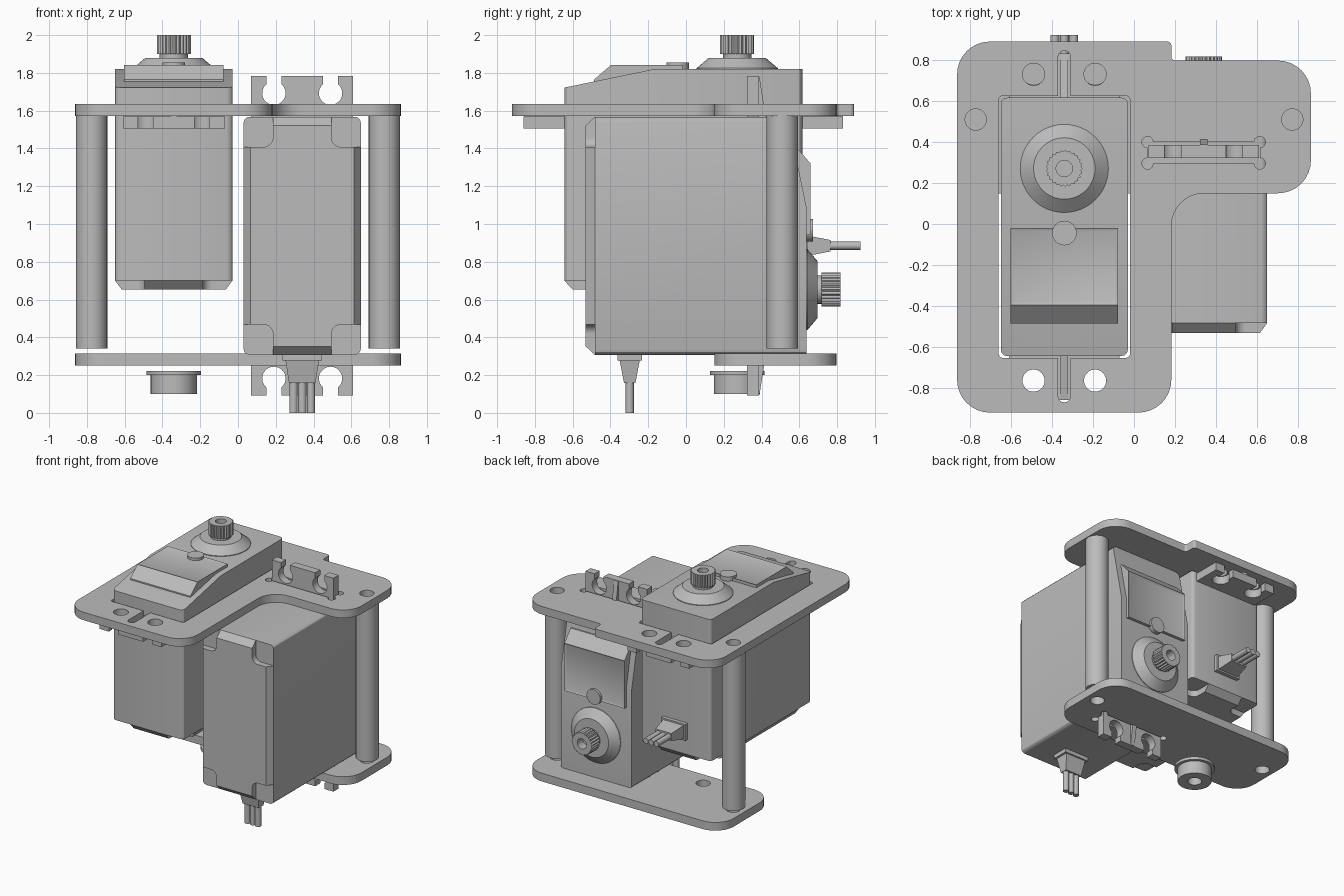
import bpy, bmesh, math
from mathutils import Matrix, Vector

if "Cube" in bpy.data.objects:
    bpy.data.objects.remove(bpy.data.objects["Cube"])

grey = bpy.data.materials.new("plain_grey")
grey.use_nodes = True
GREY = (0.5, 0.5, 0.5, 1)
grey.diffuse_color = GREY
grey.node_tree.nodes["Principled BSDF"].inputs["Base Color"].default_value = GREY
parts = []
I = Matrix.Identity(4)


def finish(name, bm, matrix=I):
    bmesh.ops.recalc_face_normals(bm, faces=bm.faces)
    me = bpy.data.meshes.new(name)
    bm.to_mesh(me)
    bm.free()
    me.materials.append(grey)
    ob = bpy.data.objects.new(name, me)
    bpy.context.collection.objects.link(ob)
    ob.matrix_world = matrix
    parts.append(ob)
    return ob


# outlines
def circle(x, y, r, n=32):
    return [(x + r * math.cos(2 * math.pi * i / n), y + r * math.sin(2 * math.pi * i / n)) for i in range(n)]


def rounded(corners, n=8):
    """Round right-angled corners (x, y, r); a negative r makes a relief ear."""
    out = []
    for i, (x, y, r) in enumerate(corners):
        p = Vector((x, y))
        d1 = (Vector(corners[i - 1][:2]) - p).normalized()
        d2 = (Vector(corners[(i + 1) % len(corners)][:2]) - p).normalized()
        if r == 0:
            out.append(tuple(p))
            continue
        for k in range(n + 1):
            if r > 0:
                t = math.pi / 2 * k / n
                q = p + r * (d1 + d2 - d2 * math.cos(t) - d1 * math.sin(t))
            else:
                t = 1.5 * math.pi * k / n
                q = p - r * (d1 * math.cos(t) - d2 * math.sin(t))
            out.append(tuple(q))
    return out


def rect(x0, x1, y0, y1, r):
    return rounded([(x0, y0, r), (x1, y0, r), (x1, y1, r), (x0, y1, r)])


# solids
def prism(loops, z0, z1):
    """Extrude an outline with optional hole outlines."""
    bm = bmesh.new()
    for pts in loops:
        vs = [bm.verts.new((x, y, z0)) for x, y in pts]
        for i in range(len(vs)):
            bm.edges.new((vs[i - 1], vs[i]))
    if len(loops) == 1:
        bm.faces.new(vs)
    else:
        bmesh.ops.triangle_fill(bm, use_beauty=True, edges=bm.edges[:])
    ext = bmesh.ops.extrude_face_region(bm, geom=bm.faces[:])
    top = [g for g in ext["geom"] if isinstance(g, bmesh.types.BMVert)]
    bmesh.ops.translate(bm, verts=top, vec=(0, 0, z1 - z0))
    if not any(abs(f.normal.z) > .9 and all(v.co.z == z0 for v in f.verts) for f in bm.faces):
        bmesh.ops.holes_fill(bm, edges=bm.edges[:])
    return bm


def side_prism(profile, half):
    """Extrude a (y, z) profile across x."""
    bm = prism([profile], -half, half)
    bm.transform(Matrix(((0, 0, 1, 0), (1, 0, 0, 0), (0, 1, 0, 0), (0, 0, 0, 1))))
    bm.normal_update()
    return bm


def lathe(profile, x=0, y=0, n=48):
    bm = bmesh.new()
    vs = [bm.verts.new((r, 0, z)) for r, z in profile]
    edges = [bm.edges.new(p) for p in zip(vs, vs[1:])]
    bmesh.ops.spin(bm, geom=vs + edges, cent=(0, 0, 0), axis=(0, 0, 1), angle=2 * math.pi, steps=n)
    bmesh.ops.remove_doubles(bm, verts=bm.verts[:], dist=1e-5)
    bmesh.ops.translate(bm, verts=bm.verts[:], vec=(x, y, 0))
    return bm


def servo(tag, m):
    hx, hy, sy = .31, .63, .285
    # main case with sloping top and rounded upright edges
    bm = side_prism([(-hy, .7), (hy, .7), (hy, 1.82), (-.155, 1.82), (-hy, 1.722)], hx)
    upright = [e for e in bm.edges if abs((e.verts[0].co - e.verts[1].co).normalized().z) > .99]
    bmesh.ops.bevel(bm, geom=upright, offset=.03, segments=3, profile=.5, affect='EDGES')
    finish(tag + "_case", bm, m)

    # end lid with notched corners and tapered rim
    cx, cy, r = .155, .47, .05
    corners = []
    for sx, sgn in ((1, -1), (1, 1), (-1, 1), (-1, -1)):
        trio = [(sx * cx, sgn * hy, 0), (sx * cx, sgn * cy, r), (sx * hx, sgn * cy, 0)]
        corners += trio if sx * sgn < 0 else trio[::-1]
    bm = prism([rounded(corners)], .652, .7)
    for v in bm.verts:
        if v.co.z < .68:
            v.co.x = max(-hx + .035, min(hx - .035, v.co.x))
            v.co.y = max(-hy + .045, min(hy - .045, v.co.y))
    finish(tag + "_lid", bm, m)

    # raised housing with recessed panel and round peg
    bm = side_prism([(-.472, 1.74), (-.005, 1.74), (-.005, 1.843), (-.382, 1.843), (-.472, 1.765)], .263)
    panel = [f for f in bm.faces if all(v.co.z > 1.84 for v in f.verts)]
    bmesh.ops.inset_region(bm, faces=panel, thickness=.022)
    bmesh.ops.translate(bm, verts=panel[0].verts[:], vec=(0, 0, -.008))
    finish(tag + "_housing", bm, m)
    finish(tag + "_peg", prism([circle(0, -.03, .06)], 1.8, 1.855), m)

    # output boss, splined shaft
    finish(tag + "_boss", lathe([(.215, 1.81), (.215, 1.825), (.15, 1.88), (.075, 1.88), (.075, 1.91)], 0, sy), m)
    n = 50
    teeth = [((.09 - .008 * (i % 2)) * math.cos(2 * math.pi * i / n),
              sy + (.09 - .008 * (i % 2)) * math.sin(2 * math.pi * i / n)) for i in range(n)]
    finish(tag + "_shaft", prism([teeth, circle(0, sy, .04)], 1.9, 2.0), m)
    finish(tag + "_shaft_core", prism([circle(0, sy, .05)], 1.88, 1.93), m)

    # mounting tabs with open screw slots and ribs
    for end, s in (("shaft_end", 1), ("far_end", -1)):
        pts = [(-.27, .6), (.27, .6), (.27, .845)]
        for x in (.15, -.15):
            pts.append((x + .04, .845))
            for k in range(21):
                a = math.radians(50 - 14 * k)
                pts.append((x + .062 * math.cos(a), .755 + .062 * math.sin(a)))
            pts.append((x - .04, .845))
        pts.append((-.27, .845))
        finish(f"{tag}_tab_{end}", prism([[(x, s * y) for x, y in pts]], 1.506, 1.569), m)
        rib = [(s * .6, 1.55), (s * .842, 1.55), (s * .842, 1.572), (s * .6, 1.61)]
        finish(f"{tag}_rib_{end}", side_prism(rib, .018), m)

    # cable plug and three wires
    zc = .885
    for name, y0, y1, w0, w1, h0, h1 in (("plug_base", .6, .66, .105, .105, .065, .065),
                                         ("plug", .65, .78, .09, .07, .055, .03)):
        bm = bmesh.new()
        bmesh.ops.create_cube(bm, size=2)
        for v in bm.verts:
            out = v.co.y > 0
            v.co = (v.co.x * (w1 if out else w0), y1 if out else y0, zc + v.co.z * (h1 if out else h0))
        finish(f"{tag}_{name}", bm, m)
    for i in (-1, 0, 1):
        bm = prism([circle(0, 0, .022, 16)], .76, .937)
        finish(f"{tag}_wire_{i + 2}", bm, m @ Matrix.Translation((i * .046, 0, zc)) @ Matrix.Rotation(-math.pi / 2, 4, 'X'))


servo("upper_servo", Matrix.Translation((-.34, -.014, 0)))
servo("lower_servo", Matrix.Translation((.34, -1.183, .9375)) @ Matrix.Rotation(-math.pi / 2, 4, 'X'))

# top plate: L outline, servo opening with rib slots, tab slot and screw holes
R, S = .16, .02
outline = rounded([(-.863, -.92, R), (.182, -.92, R), (.182, .15, R), (.863, .15, R),
                   (.863, .797, R), (.182, .797, S), (.182, .89, S), (-.863, .89, R)])
xa, xb, ya, yb, xc, w = -.66, -.02, -.653, .625, -.34, .03
opening = rounded([(xa, ya, S), (xc - w, ya, 0), (xc - w, -.87, w * .99), (xc + w, -.87, w * .99), (xc + w, ya, 0),
                   (xb, ya, S), (xb, yb, S), (xc + w, yb, 0), (xc + w, .845, w * .99), (xc - w, .845, w * .99),
                   (xc - w, yb, 0), (xa, yb, S)])
tab_slot = rect(.066, .614, .295, .4, -.028)
screw_holes = [circle(x, y, .054) for x in (-.49, -.19) for y in (.73, -.764)]
post_holes = [circle(x, .51, .052) for x in (-.772, .772)]
finish("top_plate", prism([outline, opening, tab_slot] + screw_holes + post_holes, 1.572, 1.635))

# bottom plate with pivot hole
base = rect(-.863, .863, .15, .797, R)
finish("bottom_plate", prism([base, tab_slot, circle(-.34, .271, .052)] + post_holes, .25, .315))

# spacer posts
for name, x in (("right_post", -.775), ("left_post", .775)):
    finish(name, prism([circle(x, .51, .083, 48)], .34, 1.572))

# flanged pivot bush under the bottom plate
finish("pivot_bush", lathe([(.05, .1), (.122, .1), (.122, .2), (.145, .2), (.145, .222), (.05, .222), (.05, .1)], -.34, .271))

# smooth round surfaces, keep edges sharp
bpy.ops.object.select_all(action='DESELECT')
for ob in parts:
    ob.select_set(True)
bpy.context.view_layer.objects.active = parts[0]
bpy.ops.object.shade_smooth_by_angle(angle=math.radians(30))
